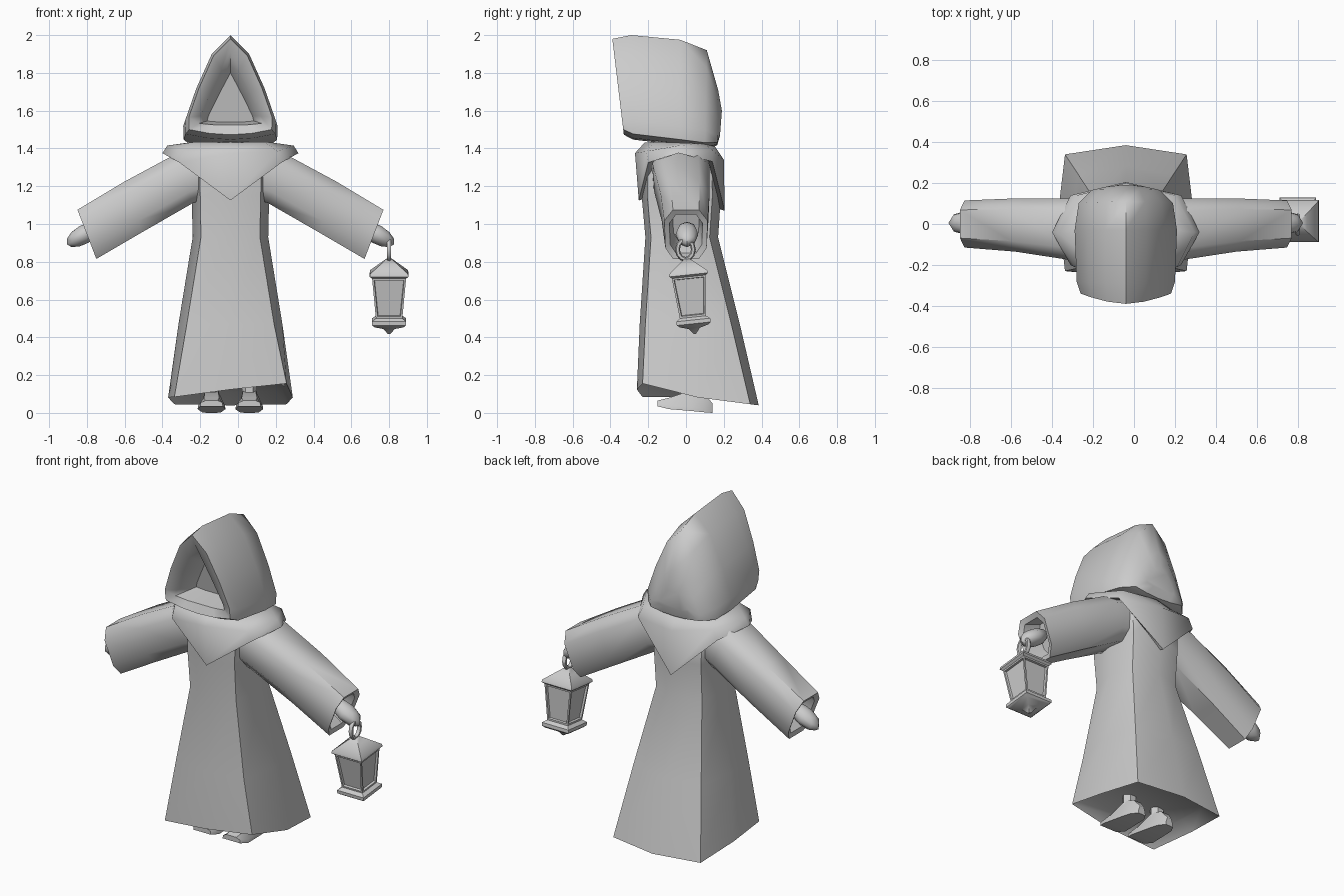
import bpy, bmesh, math
from mathutils import Vector, Matrix

if "Cube" in bpy.data.objects:
    bpy.data.objects.remove(bpy.data.objects["Cube"])

CX = -0.04  # centre line of the figure

cloth = bpy.data.materials.new("plain grey")
cloth.diffuse_color = (0.6, 0.6, 0.6, 1)
cloth.use_nodes = True
cloth.node_tree.nodes["Principled BSDF"].inputs["Base Color"].default_value = cloth.diffuse_color


def finish(name, bm, angle=50):
    bmesh.ops.recalc_face_normals(bm, faces=bm.faces)
    mesh = bpy.data.meshes.new(name)
    bm.to_mesh(mesh)
    bm.free()
    ob = bpy.data.objects.new(name, mesh)
    bpy.context.collection.objects.link(ob)
    mesh.materials.append(cloth)
    bpy.ops.object.select_all(action='DESELECT')
    ob.select_set(True)
    bpy.context.view_layer.objects.active = ob
    bpy.ops.object.shade_smooth_by_angle(angle=math.radians(angle))
    return ob


def loft(name, rings, angle=50, caps=(True, True)):
    """Skin a list of equally long point rings."""
    bm = bmesh.new()
    vs = [[bm.verts.new(p) for p in r] for r in rings]
    n = len(vs[0])
    for a, b in zip(vs, vs[1:]):
        for i in range(n):
            j = (i + 1) % n
            bm.faces.new((a[i], a[j], b[j], b[i]))
    for ring, cap in ((vs[0], caps[0]), (vs[-1], caps[1])):
        if cap:
            bm.faces.new(ring)
    return finish(name, bm, angle)


def mirrored(half):
    """Close a half outline (first and last points on the centre line)."""
    return half + [(-x, y, z) for x, y, z in half[-2:0:-1]]


def shift(ring):
    return [(x + CX, y, z) for x, y, z in ring]


# Robe: eight-sided rings, hem dips to the back and tilts in front
def robe_ring(hw, yf, yb, c, z):
    ym = yf + (yb - yf) * 0.5
    return mirrored([(0, yf, z), (c * hw, yf + 0.03, z), (hw, ym, z),
                     (c * hw, yb - 0.045, z), (0, yb, z)])


def hem(ring, lift=0.0):
    return [(x, y, 0.09 - 0.13 * y + (0.12 * x if y < 0 else 0) + lift)
            for x, y, z in ring]


robe = [hem(robe_ring(0.27, -0.20, 0.30, 0.88, 0), 0.06),
        hem(robe_ring(0.33, -0.26, 0.385, 0.9, 0)),
        robe_ring(0.275, -0.245, 0.285, 0.84, 0.47),
        robe_ring(0.20, -0.215, 0.17, 0.78, 0.93),
        robe_ring(0.205, -0.235, 0.185, 0.78, 1.15),
        robe_ring(0.22, -0.235, 0.18, 0.75, 1.34),
        robe_ring(0.14, -0.15, 0.12, 0.75, 1.41)]
loft("robe", [shift(r) for r in robe])

# Shoulder cape with a point in front and behind
edge = [(0, -0.25, 1.125), (0.27, -0.20, 1.325), (0.36, -0.04, 1.375),
        (0.27, 0.14, 1.33), (0, 0.205, 1.07)]
brow = [(0, -0.27, 1.375), (0.25, -0.21, 1.385), (0.335, -0.04, 1.415),
        (0.24, 0.14, 1.39), (0, 0.20, 1.34)]
neck = [(0, -0.22, 1.43), (0.18, -0.17, 1.435), (0.23, -0.03, 1.43),
        (0.17, 0.10, 1.425), (0, 0.15, 1.415)]
under = [(x * 0.85, y * 0.85, z + 0.01) for x, y, z in edge]
loft("shoulder_cape", [shift(mirrored(r)) for r in (under, edge, brow, neck)],
     60, (False, True))

# Neck between cape and hood
loft("neck", [[(CX + 0.13 * math.cos(a), -0.05 + 0.13 * math.sin(a), z)
               for a in [k * math.pi / 4 for k in range(8)]]
              for z in (1.38, 1.5)])


# Hood: pointed sections from the deep opening back to the rear
def hood_ring(hw, z0, z1, y0, y1):
    shape = [(0, 1), (0.40, 0.82), (0.74, 0.48), (0.98, 0.17),
             (0.97, 0.04), (0.5, 0.0), (0, -0.015)]
    return mirrored([(hw * x, y0 + (y1 - y0) * t, z0 + (z1 - z0) * t)
                     for x, t in shape])


def opening(hw, z0, z1, y0, y1):
    shape = [(0, 1), (0.27, 0.75), (0.58, 0.45), (0.9, 0.12),
             (0.95, 0.02), (0.5, 0.0), (0, 0)]
    return mirrored([(hw * x, y0 + (y1 - y0) * t, z0 + (z1 - z0) * t)
                     for x, t in shape])


hood = [opening(0.13, 1.54, 1.80, -0.17, -0.22),
        opening(0.175, 1.525, 1.915, -0.31, -0.365),
        hood_ring(0.225, 1.48, 1.98, -0.33, -0.39),
        hood_ring(0.245, 1.455, 2.0, -0.28, -0.29),
        hood_ring(0.255, 1.425, 1.975, -0.03, -0.03),
        hood_ring(0.235, 1.41, 1.92, 0.10, 0.11),
        hood_ring(0.17, 1.42, 1.71, 0.165, 0.17),
        hood_ring(0.10, 1.47, 1.60, 0.18, 0.19)]
loft("hood", [shift(r) for r in hood], 55)


# Sleeves: soft box section, open cuff with a recess
def sleeve_ring(side, top, bottom, hy, cy, k=1.0):
    t, b = Vector((top[0], 0, top[1])), Vector((bottom[0], 0, bottom[1]))
    c, h = (t + b) / 2, (t - b) / 2 * k
    ring = []
    for u, v in ((1, .6), (.55, 1), (-.55, .95), (-1, .6),
                 (-1, -.6), (-.55, -.95), (.55, -1), (1, -.6)):
        p = c + h * u
        ring.append((CX + side * p.x, cy + v * hy * k, p.z))
    return ring


for side, label in ((-1, "left"), (1, "right")):
    loft("sleeve_" + label, [
        sleeve_ring(side, (0.20, 1.39), (0.12, 1.14), 0.15, -0.03),
        sleeve_ring(side, (0.30, 1.365), (0.20, 1.11), 0.15, -0.025),
        sleeve_ring(side, (0.56, 1.225), (0.47, 0.955), 0.13, -0.005),
        sleeve_ring(side, (0.81, 1.075), (0.71, 0.815), 0.115, 0.0),
        sleeve_ring(side, (0.80, 1.075), (0.70, 0.82), 0.11, 0.0, 0.8),
        sleeve_ring(side, (0.70, 1.12), (0.61, 0.88), 0.1, 0.0, 0.7)])

    # Hand: small rounded mitten along the arm
    bm = bmesh.new()
    bmesh.ops.create_uvsphere(bm, u_segments=8, v_segments=6, radius=1)
    turn = Matrix.Rotation(side * math.radians(30), 4, 'Y')
    bm.transform(Matrix.Translation((CX + side * 0.775, 0.005, 0.945)) @ turn
                 @ Matrix.Diagonal((0.105, 0.06, 0.05, 1)))
    finish("hand_" + label, bm, 60)

    # Shoe: broad toe in front, narrow heel behind
    fx = CX + side * 0.1
    shoe = []
    for y, hw, z0, z1 in ((-0.15, 0.06, 0.035, 0.065), (-0.09, 0.074, 0.02, 0.08),
                          (0.03, 0.06, 0.01, 0.12), (0.10, 0.05, 0.003, 0.10),
                          (0.14, 0.025, 0.0, 0.05)):
        shoe.append([(fx - hw, y, z0), (fx + hw, y, z0),
                     (fx + hw * 0.95, y, z0 + 0.02),
                     (fx + hw * 0.55, y, z1), (fx - hw * 0.55, y, z1),
                     (fx - hw * 0.95, y, z0 + 0.02)])
    loft("shoe_" + label, shoe, 40)

    # Leg hidden under the robe
    loft("leg_" + label, [[(fx + 0.04 * math.cos(a), 0.03 + 0.04 * math.sin(a), z)
                           for a in [k * math.pi / 3 for k in range(6)]]
                          for z in (0.07, 0.3)])

# Lantern: square profile, slightly swung about the handle
swing = (Matrix.Translation((0.80, 0.0, 0.86)) @ Matrix.Rotation(math.radians(6), 4, 'X')
         @ Matrix.Translation((0, 0, -0.86)))
profile = [(0.006, 0.415), (0.03, 0.445), (0.075, 0.458), (0.09, 0.47), (0.09, 0.49),
           (0.07, 0.505), (0.09, 0.72), (0.103, 0.73), (0.10, 0.745),
           (0.045, 0.79), (0.014, 0.815)]
bm = bmesh.new()
rows = [[bm.verts.new((sx * r, sy * r, z)) for sx, sy in ((-1, -1), (1, -1), (1, 1), (-1, 1))]
        for r, z in profile]
panes = []
for k, (a, b) in enumerate(zip(rows, rows[1:])):
    for i in range(4):
        f = bm.faces.new((a[i], a[(i + 1) % 4], b[(i + 1) % 4], b[i]))
        if k == 5:
            panes.append(f)
bm.faces.new(rows[0][::-1])
bm.faces.new(rows[-1])
bmesh.ops.recalc_face_normals(bm, faces=bm.faces)
bmesh.ops.inset_individual(bm, faces=panes, thickness=0.014, depth=0)
bmesh.ops.inset_individual(bm, faces=panes, thickness=0.004, depth=-0.012)
bm.transform(swing)
finish("lantern", bm, 40)

# Handle ring through the hand
ring = []
for i in range(12):
    a = i * math.tau / 12
    out = Vector((0, math.cos(a), math.sin(a)))
    mid = Vector((0.80, -0.003 + 0.042 * math.cos(a), 0.865 + 0.052 * math.sin(a)))
    ring.append([mid + 0.013 * (out * math.cos(b) + Vector((math.sin(b), 0, 0)))
                 for b in [k * math.tau / 6 for k in range(6)]])
loft("lantern_ring", ring + [ring[0]], 60, (False, False))
